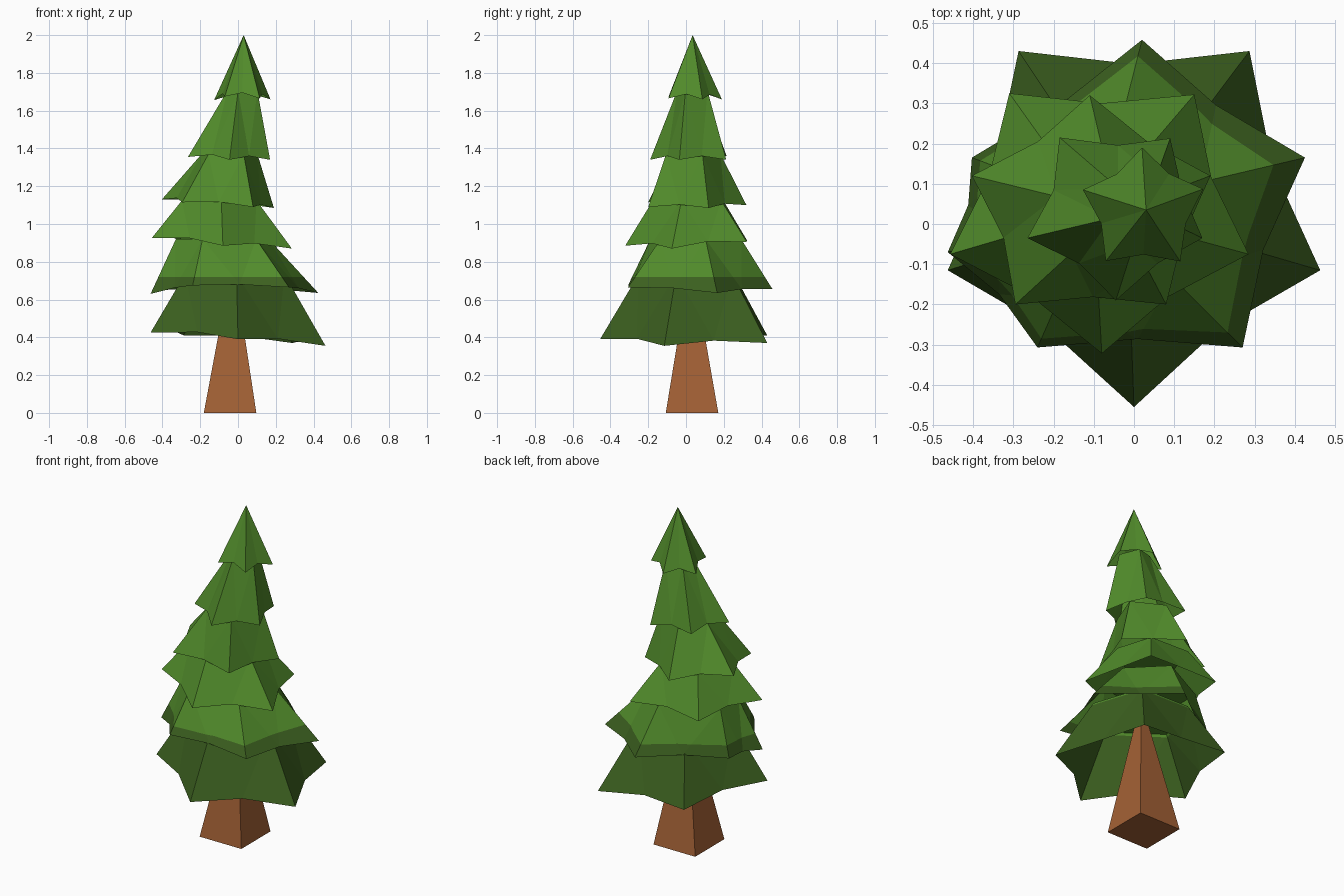
import bpy, bmesh
from mathutils import Vector

if "Cube" in bpy.data.objects:
    bpy.data.objects.remove(bpy.data.objects["Cube"])


def make_material(name, color):
    m = bpy.data.materials.new(name)
    m.diffuse_color = (*color, 1)
    m.use_nodes = True
    m.node_tree.nodes["Principled BSDF"].inputs["Base Color"].default_value = m.diffuse_color
    return m


LIGHT = make_material("leaf_green", (0.083, 0.26, 0.024))
DARK = make_material("dark_leaf_green", (0.045, 0.118, 0.014))
BARK = make_material("bark_brown", (0.37, 0.12, 0.036))
COLOR_SPLIT = 0.72  # foliage is darker below this height


def add_object(name, bm, materials):
    bmesh.ops.recalc_face_normals(bm, faces=bm.faces)
    mesh = bpy.data.meshes.new(name)
    bm.to_mesh(mesh)
    bm.free()
    for m in materials:
        mesh.materials.append(m)
    ob = bpy.data.objects.new(name, mesh)
    bpy.context.collection.objects.link(ob)


def add_tier(name, tips, top, radius, notch, lift):
    """Pointed skirt: ridges run from each tip up to a small top ring (or one peak)."""
    top = Vector(top)
    tips = [Vector(t) for t in tips]
    n = len(tips)
    bm = bmesh.new()
    low = [bm.verts.new(t) for t in tips]
    if radius:
        high = [bm.verts.new(top + (t - top).xy.normalized().to_3d() * radius) for t in tips]
        bm.faces.new(high)
    else:
        high = [bm.verts.new(top)] * n
    for i in range(n):
        j = (i + 1) % n
        # notch between two tips, pulled inward and up a little
        mid = (tips[i] + tips[j]) / 2
        inward = top.xy + (mid.xy - top.xy) * notch
        gap = bm.verts.new((inward.x, inward.y, mid.z + lift))
        bm.faces.new((low[i], gap, high[i]))
        bm.faces.new((gap, low[j], high[j]))
        if radius:
            bm.faces.new((gap, high[j], high[i]))
    # cut at the colour boundary, then colour by height
    bmesh.ops.bisect_plane(bm, geom=bm.verts[:] + bm.edges[:] + bm.faces[:],
                           plane_co=(0, 0, COLOR_SPLIT), plane_no=(0, 0, 1))
    for f in bm.faces:
        f.material_index = 1 if f.calc_center_median().z < COLOR_SPLIT else 0
    add_object(name, bm, (LIGHT, DARK))


# Trunk: tapered square post leaning into the foliage
bm = bmesh.new()
rings = []
for cx, cy, z, h in ((-0.042, 0.032, 0, 0.139), (-0.03, 0.028, 0.68, 0.024)):
    rings.append([bm.verts.new((cx + sx * h, cy + sy * h, z))
                  for sx, sy in ((-1, -1), (1, -1), (1, 1), (-1, 1))])
for i in range(4):
    j = (i + 1) % 4
    bm.faces.new((rings[0][i], rings[0][j], rings[1][j], rings[1][i]))
for ring in rings:
    bm.faces.new(ring)
add_object("trunk", bm, (BARK,))

# Foliage tiers from bottom to top; each top ring is centred under the next tier
add_tier("foliage_tier_1",
         [(0, -0.455, 0.39), (0.463, -0.115, 0.355), (0.287, 0.43, 0.37),
          (-0.287, 0.43, 0.41), (-0.463, -0.115, 0.425)],
         (-0.018, 0.025, 0.735), 0.275, 0.92, 0.02)
add_tier("foliage_tier_2",
         [(0.27, -0.307, 0.665), (0.425, 0.165, 0.635), (0.02, 0.458, 0.655),
          (-0.403, 0.165, 0.65), (-0.463, -0.07, 0.63), (-0.24, -0.307, 0.675)],
         (-0.085, 0.045, 0.92), 0.255, 0.94, 0.01)
add_tier("foliage_tier_3",
         [(-0.08, -0.322, 0.885), (0.285, -0.075, 0.87), (0.15, 0.322, 0.905),
          (-0.31, 0.325, 0.91), (-0.457, -0.075, 0.925)],
         (-0.1, 0.03, 1.125), 0.205, 0.92, 0.02)
add_tier("foliage_tier_4",
         [(0.08, -0.2, 1.09), (0.19, 0.12, 1.085), (-0.11, 0.32, 1.10),
          (-0.403, 0.12, 1.13), (-0.295, -0.2, 1.115)],
         (-0.042, 0.032, 1.37), 0.155, 0.92, 0.015)
add_tier("foliage_tier_5",
         [(-0.045, -0.19, 1.34), (0.17, -0.035, 1.34), (0.09, 0.213, 1.34),
          (-0.185, 0.215, 1.36), (-0.265, -0.035, 1.355)],
         (0.026, 0.034, 1.705), 0.085, 0.9, 0.02)
add_tier("foliage_top",
         [(-0.07, -0.092, 1.675), (0.115, -0.093, 1.665), (0.172, 0.087, 1.66),
          (0.02, 0.19, 1.66), (-0.127, 0.085, 1.655)],
         (0.03, 0.035, 2.0), 0, 0.87, 0.025)
